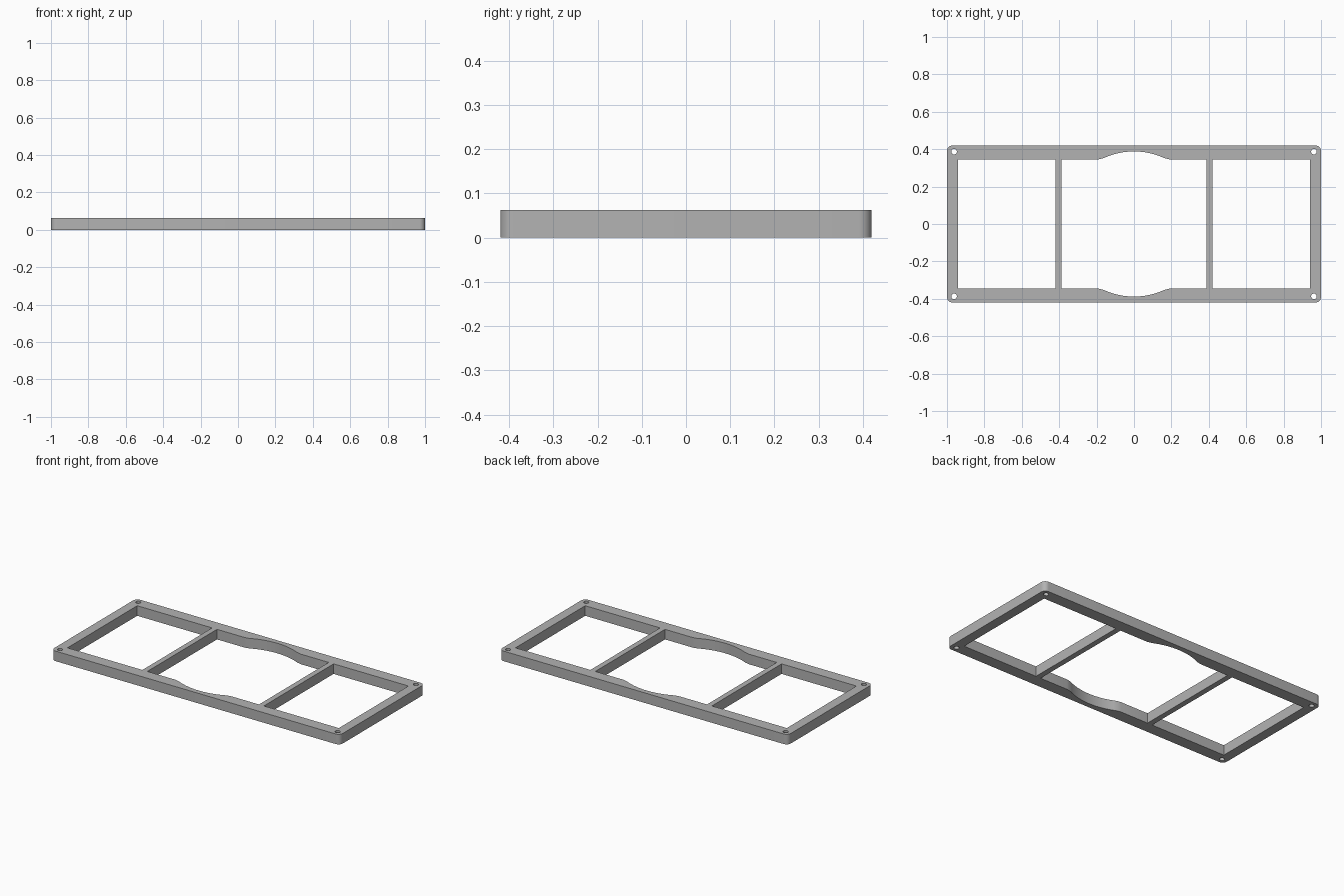
import bpy
from math import cos, sin, pi, radians

cube = bpy.data.objects.get("Cube")
if cube:
    bpy.data.objects.remove(cube, do_unlink=True)

HEIGHT = 0.063
HALF_X, HALF_Y = 1.0, 0.42       # outer edge
IN_X, IN_Y = 0.94, 0.345         # inner edge of the rails
BAR_IN, BAR_OUT = 0.387, 0.421   # faces of the cross bars
CORNER = 0.03

grey = bpy.data.materials.new("grey plastic")
grey.use_nodes = True
colour = (0.45, 0.45, 0.45, 1)
grey.diffuse_color = colour
grey.node_tree.nodes["Principled BSDF"].inputs["Base Color"].default_value = colour


def arc(cx, cy, r, start, end, steps):
    """Points on an arc, angles in degrees."""
    angles = [radians(start + (end - start) * i / steps) for i in range(steps + 1)]
    return [(cx + r * cos(a), cy + r * sin(a)) for a in angles]


def rectangle(x0, x1, y):
    return [(x0, -y), (x1, -y), (x1, y), (x0, y)]


# Outer edge with rounded corners
outline = []
for i, (sx, sy) in enumerate([(1, 1), (-1, 1), (-1, -1), (1, -1)]):
    outline += arc(sx * (HALF_X - CORNER), sy * (HALF_Y - CORNER), CORNER,
                   90 * i, 90 * i + 90, 8)

# Middle opening, with a round relief eased into both long rails
relief = [(0.195, IN_Y), (0.184, 0.347)] + arc(0, 0, 0.388, 65, 115, 24) \
    + [(-0.184, 0.347), (-0.195, IN_Y)]
half = [(BAR_IN, IN_Y)] + relief + [(-BAR_IN, IN_Y)]
middle = half + [(-x, -y) for x, y in half]

loops = [outline, middle,
         rectangle(BAR_OUT, IN_X, IN_Y), rectangle(-IN_X, -BAR_OUT, IN_Y)]

# Screw holes in the corners
for sx in (-1, 1):
    for sy in (-1, 1):
        loops.append(arc(sx * 0.962, sy * 0.387, 0.015, 0, 360, 24)[:-1])

# Filled flat profile, extruded to the frame's thickness
profile = bpy.data.curves.new("frame", "CURVE")
profile.dimensions = "2D"
profile.fill_mode = "BOTH"
profile.extrude = HEIGHT / 2
for points in loops:
    spline = profile.splines.new("POLY")
    spline.points.add(len(points) - 1)
    for p, (x, y) in zip(spline.points, points):
        p.co = (x, y, 0, 1)
    spline.use_cyclic_u = True
profile.materials.append(grey)

frame = bpy.data.objects.new("frame", profile)
frame.location.z = HEIGHT / 2
bpy.context.collection.objects.link(frame)
bpy.ops.object.select_all(action="DESELECT")
frame.select_set(True)
bpy.context.view_layer.objects.active = frame
bpy.ops.object.convert(target="MESH")

# Weld the caps to the walls, then smooth only the curved walls
frame = bpy.context.object
bpy.ops.object.mode_set(mode="EDIT")
bpy.ops.mesh.select_all(action="SELECT")
bpy.ops.mesh.remove_doubles(threshold=0.0001)
bpy.ops.mesh.normals_make_consistent(inside=False)
bpy.ops.object.mode_set(mode="OBJECT")
bpy.ops.object.shade_smooth_by_angle(angle=radians(30))
